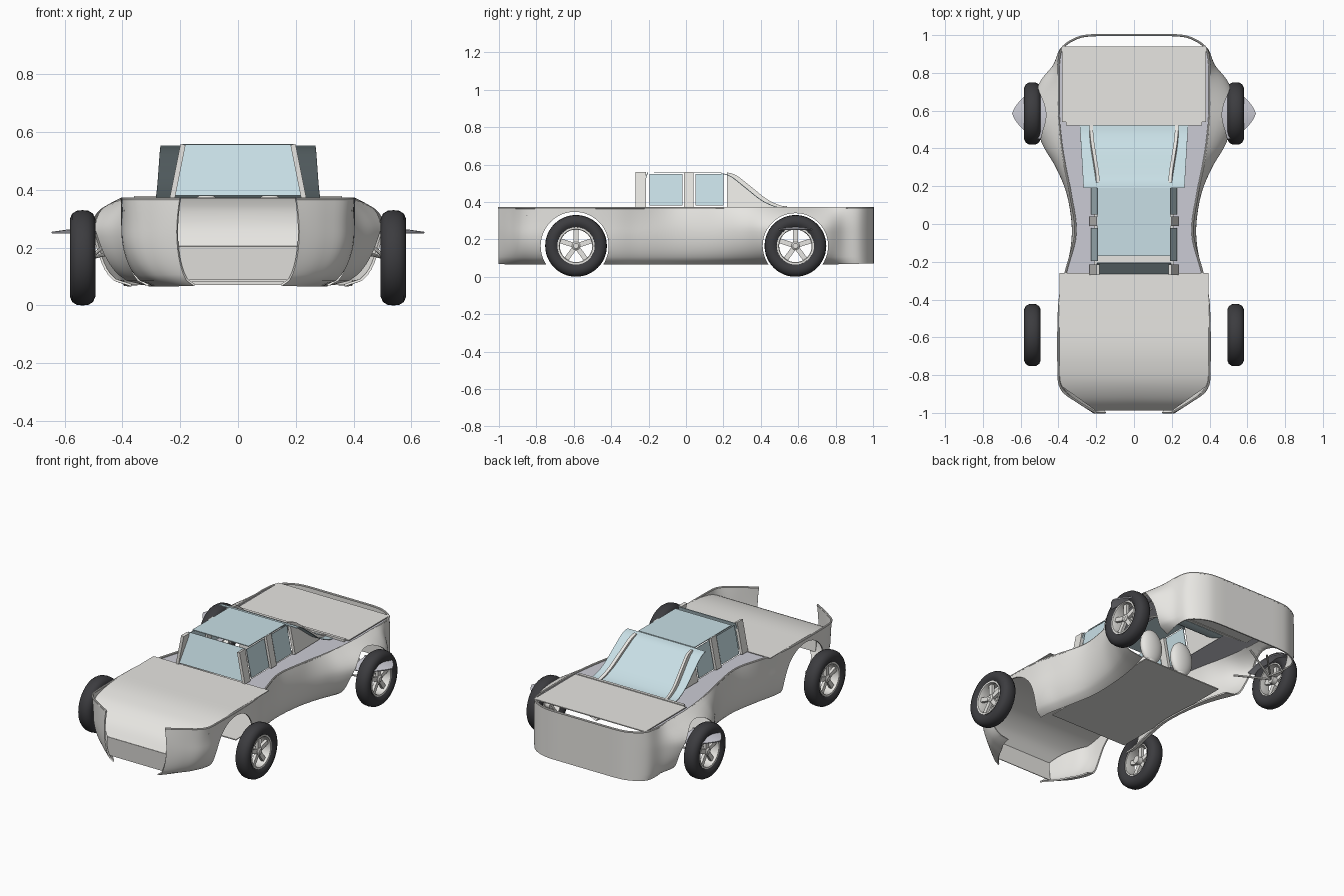
import bpy, bmesh, math
from mathutils import Vector, Matrix

if "Cube" in bpy.data.objects:
    bpy.data.objects.remove(bpy.data.objects["Cube"])


def material(name, c):
    m = bpy.data.materials.new(name)
    m.diffuse_color = (*c, 1)
    m.use_nodes = True
    m.node_tree.nodes["Principled BSDF"].inputs["Base Color"].default_value = m.diffuse_color
    return m


GLASS = material("pale_glass", (0.58, 0.74, 0.79))
RUBBER = material("rubber", (0.045, 0.045, 0.05))
TRIM = material("pale_trim", (0.6, 0.6, 0.66))
PAINT = material("pale_paint", (0.8, 0.79, 0.76))


def finish(o):
    # bake the modifiers, then smooth everything but the sharp edges
    bpy.ops.object.select_all(action='DESELECT')
    o.select_set(True)
    bpy.context.view_layer.objects.active = o
    bpy.ops.object.convert(target='MESH')
    bpy.ops.object.shade_smooth_by_angle(angle=math.radians(35))
    return o


def obj(name, verts=(), faces=(), mat=PAINT, mirror=False, thick=0, cutters=(), bm=None):
    me = bpy.data.meshes.new(name)
    if bm is None:
        bm = bmesh.new()
        vs = [bm.verts.new(v) for v in verts]
        for f in faces:
            bm.faces.new([vs[i] for i in f])
    bmesh.ops.recalc_face_normals(bm, faces=bm.faces[:])
    bm.to_mesh(me)
    bm.free()
    me.materials.append(mat)
    o = bpy.data.objects.new(name, me)
    bpy.context.collection.objects.link(o)
    if thick:
        s = o.modifiers.new("thickness", 'SOLIDIFY')
        s.thickness = thick
        s.offset = 0
    for c in cutters:
        b = o.modifiers.new("arch", 'BOOLEAN')
        b.object = c
        b.solver = 'EXACT'
    if mirror:
        o.modifiers.new("mirror", 'MIRROR')
    return finish(o)


def grid(name, rows, **kw):
    n = len(rows[0])
    verts = [p for r in rows for p in r]
    faces = [(i * n + j, i * n + j + 1, (i + 1) * n + j + 1, (i + 1) * n + j)
             for i in range(len(rows) - 1) for j in range(n - 1)]
    return obj(name, verts, faces, **kw)


def spline(pts, k):
    # smooth curve through the points
    p = [Vector(q) for q in pts]
    p = [p[0]] + p + [p[-1]]
    out = []
    for i in range(1, len(p) - 2):
        for s in range(k):
            t = s / k
            a, b, c, d = p[i - 1:i + 3]
            out.append(0.5 * (2 * b + (c - a) * t + (2 * a - 5 * b + 4 * c - d) * t * t
                              + (3 * b - a - 3 * c + d) * t ** 3))
    return out + [p[-2]]


def lathe(name, profile, c, mat=PAINT, n=48):
    # closed (x, radius) profile turned around the axle
    m = len(profile)
    verts = [(c[0] + x, c[1] + r * math.cos(2 * math.pi * i / n), c[2] + r * math.sin(2 * math.pi * i / n))
             for i in range(n) for x, r in profile]
    faces = [(i * m + j, i * m + (j + 1) % m, (i + 1) % n * m + (j + 1) % m, (i + 1) % n * m + j)
             for i in range(n) for j in range(m)]
    return obj(name, verts, faces, mat=mat, mirror=True)


def ellipsoid(name, c, r):
    bm = bmesh.new()
    bmesh.ops.create_uvsphere(bm, u_segments=32, v_segments=16, radius=1,
                              matrix=Matrix.Translation(c) @ Matrix.Diagonal((*r, 1)))
    return obj(name, bm=bm, mirror=True)


def tube(name, pts, r):
    cu = bpy.data.curves.new(name, 'CURVE')
    cu.dimensions = '3D'
    cu.bevel_depth = r
    cu.bevel_resolution = 2
    sp = cu.splines.new('POLY')
    sp.points.add(len(pts) - 1)
    for q, p in zip(sp.points, pts):
        q.co = (*p, 1)
    cu.materials.append(PAINT)
    o = bpy.data.objects.new(name, cu)
    bpy.context.collection.objects.link(o)
    o.modifiers.new("mirror", 'MIRROR')
    return finish(o)


# wheel arch cutters
cutters = []
for name, y, r in (("front", -0.595, 0.182), ("rear", 0.585, 0.175)):
    bm = bmesh.new()
    bmesh.ops.create_cone(bm, cap_ends=True, segments=48, radius1=r, radius2=r, depth=0.5,
                          matrix=Matrix.Translation((0.5, y, 0.165)) @ Matrix.Rotation(math.pi / 2, 4, 'Y'))
    c = obj(name + "_arch_cutter", bm=bm)
    c.hide_render = True
    c.hide_set(True)
    cutters.append(c)

# body side: stations of (y, bottom x, bulge x, top x)
stations = [(-1, .15, .21, .2), (-.94, .2, .3, .3), (-.87, .24, .375, .385), (-.75, .29, .4, .4),
            (-.42, .31, .39, .395), (-.25, .28, .355, .36), (-.05, .245, .325, .31), (.15, .25, .35, .335),
            (.3, .27, .41, .365), (.42, .3, .48, .385), (.58, .34, .545, .4), (.74, .37, .5, .4),
            (.84, .39, .425, .4), (.93, .38, .385, .38), (.985, .3, .3, .3), (1, .2, .2, .2), (1, 0, 0, 0)]
k = 6
low = spline([s[:3] for s in stations], k)
high = spline([(s[0], s[3], 0) for s in stations], k)
rows, rim = [], []
for (y, lo, mid), (_, top, _) in zip(low, high):
    y, lo, mid, top = min(1, y), max(0, lo), max(0, mid), max(0, top)
    row = []
    for i in range(17):
        t = i / 16
        if t < .62:
            x = lo + (mid - lo) * math.sqrt(1 - (1 - t / .62) ** 2)
        else:
            x = mid + (top - mid) * ((t - .62) / .38) ** 1.7
        row.append((x, y, .07 + .3 * t))
    rows.append(row)
    rim.append((top, y, .368))
grid("body_shell", rows, mirror=True, thick=.008, cutters=cutters)
tube("body_rim", rim, .006)

# side shelf between cabin and body edge
shelf = [[(.21 if p[1] < .53 else .36, p[1], .362), (p[0], p[1], .362)]
         for p in rim if -.5 < p[1] < .93]
grid("side_shelf", shelf, mat=TRIM, mirror=True)

# hood rolling down into the front panel
hood = [(-.26, .372), (-.5, .372), (-.65, .37), (-.76, .355), (-.85, .328), (-.93, .275), (-.985, .205)]
rows = [[(s * max(.205, .395 - max(0, -.85 - y) * 1.42), y, z) for s in (-1, 0, 1)]
        for y, z in [tuple(p)[:2] for p in spline([(*q, 0) for q in hood], 5)]]
grid("hood", rows, thick=.004)
grid("front_panel", [[(-.205, -.985, .205), (.205, -.985, .205)], [(-.205, -.975, .088), (.205, -.975, .088)]],
     thick=.004)

# rear deck, its front bar and the floor pan
for name, x, y0, y1, z, t in (("rear_deck", .38, .54, .94, .371, .006), ("deck_bar", .36, .522, .54, .372, .014),
                              ("floor_pan", .265, -.4, .42, .085, .006)):
    grid(name, [[(-x, y0, z), (x, y0, z)], [(-x, y1, z), (x, y1, z)]], thick=t)


# cabin sides lean inward
def side(name, yz, mat=PAINT, t=.018):
    verts = [(.228 - (z - .37) * .2, y, z) for y, z in yz]
    obj(name, verts, [tuple(range(len(yz)))], mat=mat, mirror=True, thick=t)


def box(y0, y1, z0, z1):
    return [(y0, z0), (y1, z0), (y1, z1), (y0, z1)]


side("front_pillar", box(-.27, -.215, .37, .557))
side("middle_pillar", box(-.01, .04, .37, .557))
side("front_side_window", box(-.195, -.02, .38, .548), GLASS, .004)
side("rear_side_window", box(.05, .2, .38, .548), GLASS, .004)
slope = [tuple(p)[:2] for p in spline([(.22, .556, 0), (.27, .54, 0), (.35, .478, 0), (.43, .415, 0),
                                       (.5, .381, 0), (.55, .371, 0)], 4)]
side("rear_pillar", [(.22, .368)] + slope)

# windshield, roof glass and sloping rear glass
grid("windshield", [[(-.22, -.262, .38), (.22, -.262, .38)], [(-.195, -.205, .557), (.195, -.205, .557)]],
     mat=GLASS, thick=.004)
grid("roof_glass", [[(-.192, -.17, .556), (.192, -.17, .556)], [(-.192, .19, .556), (.192, .19, .556)]],
     mat=GLASS, thick=.005)
grid("rear_glass", [[(s * (.265 + .02 * (y - .18) / .34), y - .03, z - .004) for s in (-1, 1)] for y, z in slope],
     mat=GLASS, thick=.004)

# seats
ellipsoid("seat_back", (.11, .28, .28), (.075, .035, .105))
ellipsoid("seat_cushion", (.11, .2, .19), (.075, .1, .035))

# pointed wings over the rear wheels
wing = []
for i in range(25):
    u = i / 24
    w = .14 * (1 - u * u) ** .8
    wing.append([(.46 + .185 * u, .585 + v * w, .252 + .026 * (1 - v * v) * (1 - u)) for v in (-1, -.5, 0, .5, 1)])
grid("rear_wheel_wing", wing, mat=TRIM, mirror=True, thick=.006)

# wheels
tyre = [(-.03, .098), (-.043, .115), (-.044, .135), (-.036, .153), (-.02, .163), (0, .165),
        (.02, .163), (.036, .153), (.044, .135), (.043, .115), (.03, .098)]
ring = [(-.03, .1), (.034, .1), (.034, .09), (.026, .087), (-.03, .09)]
hub = [(-.03, .001), (-.03, .022), (.022, .022), (.028, .014), (.028, .001)]
for name, y in (("front", -.588), ("rear", .585)):
    c = (.538, y, .165)
    lathe(name + "_tyre", tyre, c, RUBBER)
    lathe(name + "_rim", ring, c, n=40)
    lathe(name + "_hub", hub, c, n=24)
    bm = bmesh.new()
    for k in range(5):
        bmesh.ops.create_cube(bm, size=1, matrix=Matrix.Translation(c)
                              @ Matrix.Rotation(k * math.tau / 5, 4, 'X')
                              @ Matrix.Translation((.01, 0, .055)) @ Matrix.Diagonal((.018, .026, .078, 1)))
    obj(name + "_spokes", bm=bm, mirror=True)

# rear suspension rods
for k, (y, z) in enumerate(((.44, .2), (.73, .2), (.585, .3))):
    tube("suspension_rod_%d" % k, [(.36, y, z), (.51, .585, .165)], .006)
